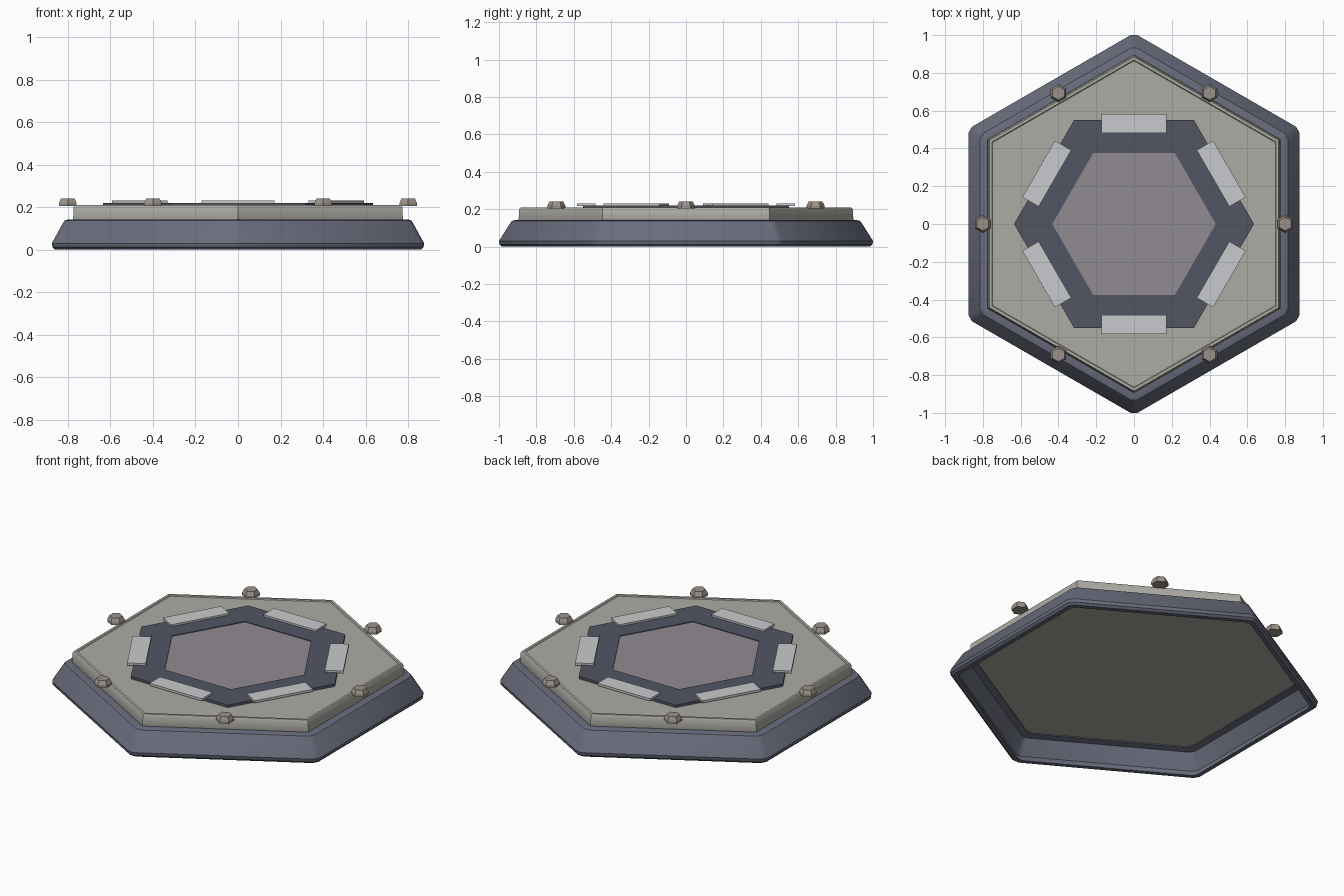
import bpy, bmesh
from math import cos, sin, pi, radians
from mathutils import Matrix, Vector

if "Cube" in bpy.data.objects:
    bpy.data.objects.remove(bpy.data.objects["Cube"])


def material(name, rgb):
    m = bpy.data.materials.new(name)
    m.diffuse_color = (*rgb, 1)
    m.use_nodes = True
    m.node_tree.nodes["Principled BSDF"].inputs["Base Color"].default_value = m.diffuse_color
    return m


FRAME = material("frame_blue", (0.14, 0.15, 0.20))
PLATE = material("plate_grey", (0.42, 0.41, 0.37))
DARK = material("ring_dark", (0.085, 0.09, 0.125))
PANEL = material("panel_mauve", (0.28, 0.26, 0.29))
PALE = material("pad_pale", (0.58, 0.59, 0.61))
BOLT = material("bolt_bronze", (0.33, 0.29, 0.25))


def hexagon(apothem, z, start, cut):
    """Hexagon points; cut > 0 trims each corner into a short flat."""
    r = apothem / cos(pi / 6)
    c = [Vector((r * cos(start + i * pi / 3), r * sin(start + i * pi / 3), z)) for i in range(6)]
    if not cut:
        return c
    pts = []
    for i in range(6):
        for j in (i - 1, (i + 1) % 6):
            pts.append(c[i] + (c[j] - c[i]).normalized() * cut)
    return pts


def finish(name, bm, mat, smooth=None):
    bmesh.ops.recalc_face_normals(bm, faces=bm.faces)
    me = bpy.data.meshes.new(name)
    bm.to_mesh(me)
    bm.free()
    ob = bpy.data.objects.new(name, me)
    bpy.context.collection.objects.link(ob)
    me.materials.append(mat)
    if smooth:
        bpy.ops.object.select_all(action='DESELECT')
        ob.select_set(True)
        bpy.context.view_layer.objects.active = ob
        bpy.ops.object.shade_smooth_by_angle(angle=radians(smooth))
    return ob


def hex_loft(name, profile, mat, start=pi / 2, cut=0, closed=False, smooth=None, at=(0, 0)):
    """Sweep an (apothem, z) profile round a hexagon; closed makes a ring, open is capped."""
    bm = bmesh.new()
    off = Vector((*at, 0))
    loops = [[bm.verts.new(p + off) for p in hexagon(a, z, start, cut)] for a, z in profile]
    pairs = list(zip(loops, loops[1:]))
    if closed:
        pairs.append((loops[-1], loops[0]))
    else:
        bm.faces.new(loops[0])
        bm.faces.new(loops[-1])
    n = len(loops[0])
    for lo, hi in pairs:
        for i in range(n):
            j = (i + 1) % n
            bm.faces.new((lo[i], lo[j], hi[j], hi[i]))
    return finish(name, bm, mat, smooth)


# Sloping outer frame, hollow underneath
hex_loft("outer_frame",
         [(0.86, 0), (0.872, 0.012), (0.875, 0.03), (0.823, 0.125), (0.815, 0.137), (0.80, 0.142),
          (0.765, 0.142), (0.765, 0.13), (0.80, 0.122), (0.842, 0.03), (0.835, 0)],
         FRAME, cut=0.02, closed=True, smooth=35)

# Base plate with a thin raised rim
hex_loft("base_plate",
         [(0.772, 0.135), (0.775, 0.145), (0.772, 0.20), (0.766, 0.21), (0.752, 0.21), (0.748, 0.205)],
         PLATE, smooth=35)

# Dark ring and the panel in its middle, points along x
hex_loft("inner_ring", [(0.55, 0.205), (0.55, 0.22), (0.375, 0.22), (0.375, 0.205)],
         DARK, start=0, closed=True)
hex_loft("centre_panel", [(0.377, 0.205), (0.377, 0.216)], PANEL, start=0)

# Six pale pads on the ring edges, six bolts on the frame
for i in range(6):
    a = pi / 6 + i * pi / 3
    bm = bmesh.new()
    place = (Matrix.Rotation(a, 4, 'Z') @ Matrix.Translation((0.533, 0, 0.224))
             @ Matrix.Diagonal((0.10, 0.345, 0.014, 1)))
    bmesh.ops.create_cube(bm, size=1, matrix=place)
    finish(f"pad_{i + 1}", bm, PALE)

    b = i * pi / 3
    hex_loft(f"bolt_{i + 1}", [(0.041, 0.205), (0.041, 0.22), (0.031, 0.242)], BOLT,
             at=(0.8 * cos(b), 0.8 * sin(b)))
